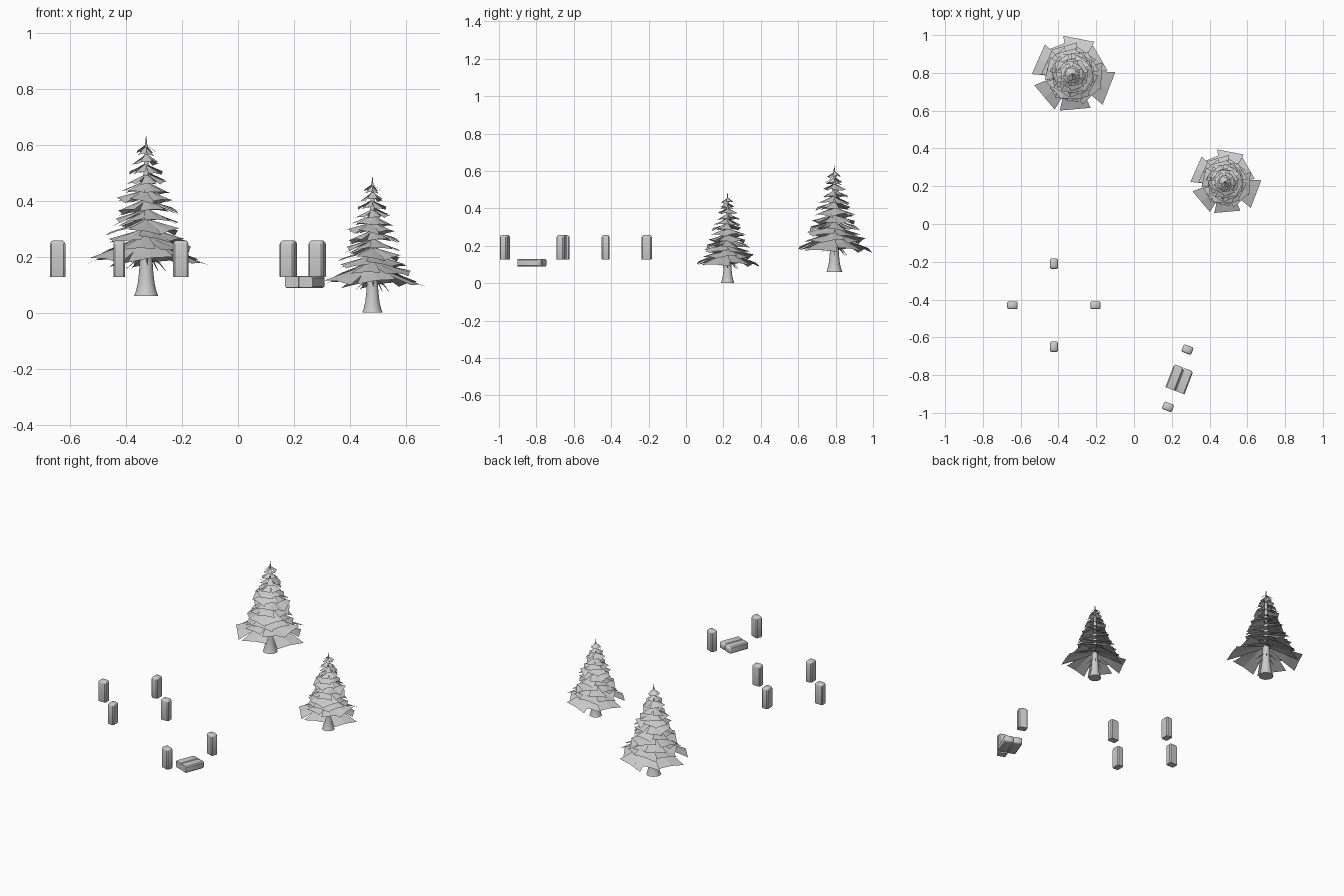
import bpy, bmesh, math, random
from mathutils import Matrix, Vector

if "Cube" in bpy.data.objects:
    bpy.data.objects.remove(bpy.data.objects["Cube"])


def make_object(name, bm, loc=(0, 0, 0), smooth=False):
    me = bpy.data.meshes.new(name)
    bmesh.ops.recalc_face_normals(bm, faces=bm.faces)
    bm.to_mesh(me)
    bm.free()
    ob = bpy.data.objects.new(name, me)
    ob.location = loc
    bpy.context.collection.objects.link(ob)
    if smooth:
        bpy.ops.object.select_all(action='DESELECT')
        bpy.context.view_layer.objects.active = ob
        ob.select_set(True)
        bpy.ops.object.shade_smooth_by_angle(angle=math.radians(40))
    return ob


def tube(bm, rings, n=10, direction=None):
    """Loft circles given as (centre, radius)."""
    loops = []
    for c, r in rings:
        loops.append([bm.verts.new((c[0] + r * math.cos(2 * math.pi * i / n),
                                    c[1] + r * math.sin(2 * math.pi * i / n), c[2]))
                      for i in range(n)])
    for a, b in zip(loops, loops[1:]):
        for i in range(n):
            j = (i + 1) % n
            bm.faces.new((a[i], a[j], b[j], b[i]))
    bm.faces.new(loops[0])
    bm.faces.new(loops[-1])


def bough(bm, ang, R, z_tip, drop, roll, spread):
    """A folded, drooping sheet that widens towards its tip."""
    rows = []
    for f, hw, d in ((0.08, 0.08, 0), (0.6, 0.30, 0.62), (0.93, 0.41, 1.0)):
        row = []
        for s in (-1, 0, 1):
            p = Vector((f * R, s * hw * R * spread,
                        z_tip + drop * (1 - d) - abs(s) * 0.03 * R + s * roll * R * f))
            row.append(bm.verts.new(Matrix.Rotation(ang, 3, 'Z') @ p))
        rows.append(row)
    for a, b in zip(rows, rows[1:]):
        for i in range(2):
            bm.faces.new((a[i], a[i + 1], b[i + 1], b[i]))


def tree(prefix, loc, scale):
    rng = random.Random(4)
    # trunk with flared foot and thin leader at the top
    bm = bmesh.new()
    tube(bm, [((0, 0, z), r) for z, r in ((0, .043), (.015, .037), (.045, .030),
         (.09, .025), (.14, .022), (.3, .015), (.48, .008), (.52, .006), (.57, .001))], 12)
    make_object(prefix + "_trunk", bm, loc, True).scale = (scale,) * 3
    # bare twigs under the lowest boughs
    bm = bmesh.new()
    for k in range(7):
        a = k * 2.4
        pts = [(.01, .145, .004), (.045, .12, .003), (.07, .088 + .01 * (k % 3), .001)]
        tube(bm, [((r * math.cos(a), r * math.sin(a), z), w) for r, z, w in pts], 4)
    make_object(prefix + "_twigs", bm, loc).scale = (scale,) * 3
    # tiers of boughs
    bm = bmesh.new()
    for deg, R in ((79, .205), (30, .185), (-21, .225), (-85, .20), (-140, .205),
                   (156, .21), (112, .18)):
        bough(bm, math.radians(deg), R, .125 + rng.uniform(-.008, .012), .075,
              rng.uniform(-.09, .09), 1)
    tiers = 11
    for t in range(tiers):
        f = t / (tiers - 1)
        R = .158 * (1 - f) + .036 * f
        z = .165 + .345 * f
        n = 7 if t < 7 else 6
        for k in range(n):
            ang = t * 0.53 + 2 * math.pi * k / n + rng.uniform(-.12, .12)
            bough(bm, ang, R * rng.uniform(.88, 1.08), z + rng.uniform(-.007, .007),
                  .045 - .02 * f, rng.uniform(-.12, .12), 1.05)
    make_object(prefix + "_boughs", bm, loc).scale = (scale,) * 3


tree("large_tree", (-.328, .793, .06), 1.0)
tree("small_tree", (.48, .222, 0), .85)


def block(name, loc, matrix):
    """Upright block 0.055 x 0.042 x 0.13, softened sides and rounded top."""
    bm = bmesh.new()
    sections = ((-.065, .95), (-.062, 1), (.052, 1), (.060, .90), (.065, .68))
    loops = []
    for z, s in sections:
        hx, hy, c = .0275 * s, .021 * s, .006 * s
        prof = [(hx, -hy + c), (hx, hy - c), (hx - c, hy), (-hx + c, hy),
                (-hx, hy - c), (-hx, -hy + c), (-hx + c, -hy), (hx - c, -hy)]
        loops.append([bm.verts.new((x, y, z)) for x, y in prof])
    for a, b in zip(loops, loops[1:]):
        for i in range(8):
            j = (i + 1) % 8
            bm.faces.new((a[i], a[j], b[j], b[i]))
    bm.faces.new(loops[0])
    bm.faces.new(loops[-1])
    bm.transform(matrix)
    make_object(name, bm, loc, True)


# ring of four standing blocks, long side pointing to the middle
for i in range(4):
    a = i * math.pi / 2
    block("ring_post_%d" % (i + 1),
          (-.424 + .22 * math.cos(a), -.43 + .22 * math.sin(a), .192),
          Matrix.Rotation(a, 4, 'Z'))

# two lying blocks side by side, with a standing block at each end
turn = Matrix.Rotation(math.radians(-21), 4, 'Z')
lay = turn @ Matrix.Rotation(math.radians(-90), 4, 'X')
mid = Vector((.24, -.822, .109))
for s, side in ((-1, "left"), (1, "right")):
    block("lying_block_" + side, mid + turn @ Vector((s * .0265, 0, 0)), lay)
block("far_post", (.283, -.665, .192), turn)
block("near_post", (.180, -.968, .192), turn)
